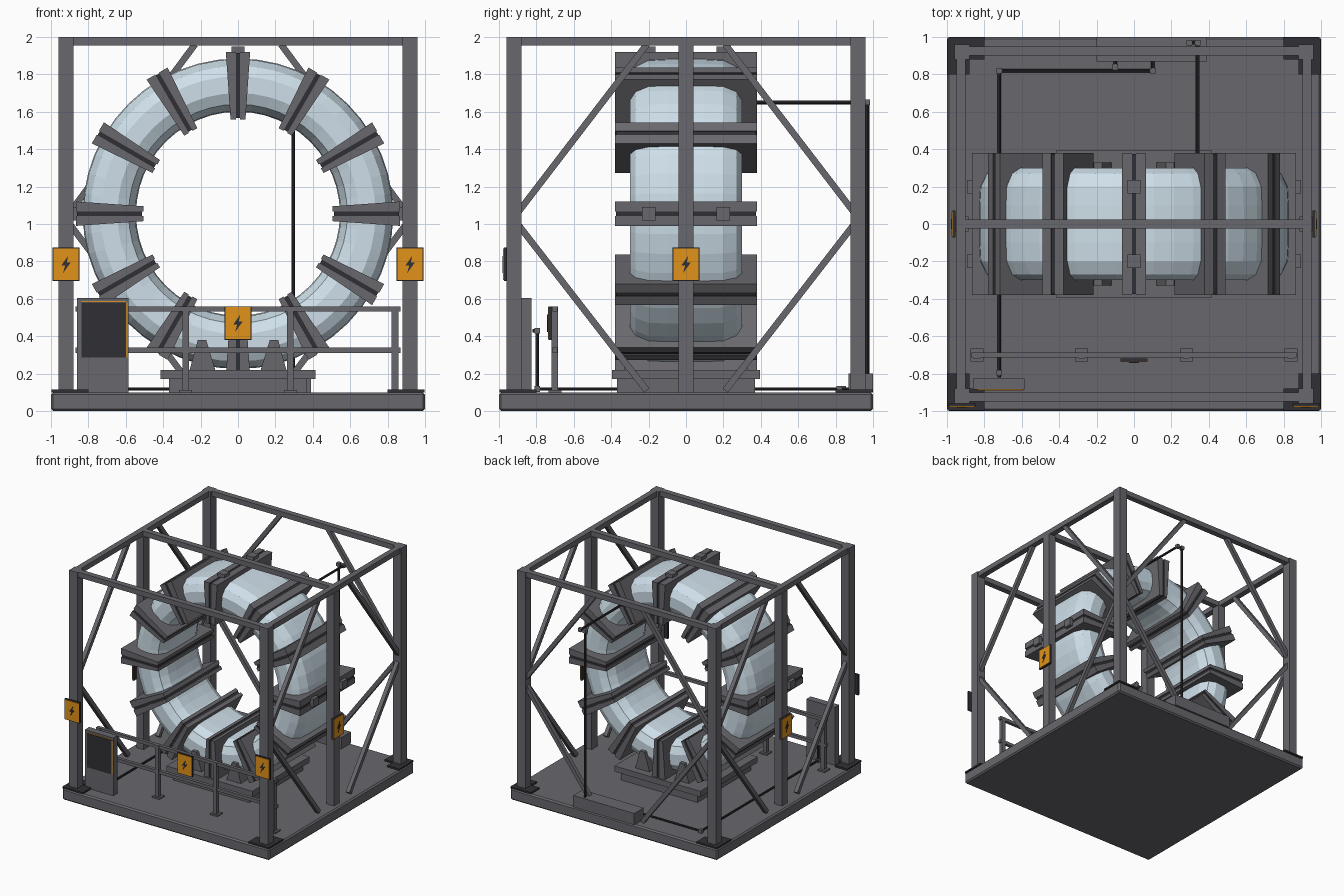
import bpy, bmesh
from math import pi, sin, cos, radians
from mathutils import Vector, Matrix

if "Cube" in bpy.data.objects:
    bpy.data.objects.remove(bpy.data.objects["Cube"])


def mat(name, r, g, b):
    m = bpy.data.materials.new(name)
    m.diffuse_color = (r, g, b, 1)
    m.use_nodes = True
    m.node_tree.nodes["Principled BSDF"].inputs["Base Color"].default_value = m.diffuse_color
    return m


STEEL = mat("steel", 0.14, 0.14, 0.155)
DARK = mat("dark_steel", 0.03, 0.03, 0.035)
COIL = mat("pale_coil", 0.62, 0.74, 0.82)
ORANGE = mat("warning_orange", 0.75, 0.29, 0.01)


def finish(name, bm, material, matrix=None):
    bmesh.ops.recalc_face_normals(bm, faces=bm.faces)
    me = bpy.data.meshes.new(name)
    bm.to_mesh(me)
    bm.free()
    me.materials.append(material)
    ob = bpy.data.objects.new(name, me)
    if matrix is not None:
        ob.matrix_world = matrix
    bpy.context.collection.objects.link(ob)
    return ob


def box(name, x, y, z, material=STEEL, bevel=0, matrix=None):
    """Box from (min, max) ranges."""
    bm = bmesh.new()
    bmesh.ops.create_cube(bm, size=1)
    for v in bm.verts:
        v.co = Vector([(r[0] + r[1]) / 2 + c * (r[1] - r[0]) for c, r in zip(v.co, (x, y, z))])
    if bevel:
        bmesh.ops.bevel(bm, geom=bm.edges[:], offset=bevel, segments=1, affect='EDGES')
    return finish(name, bm, material, matrix)


def prism(name, pts, y0, y1, material=STEEL, matrix=None):
    """XZ outline extruded along y."""
    bm = bmesh.new()
    face = bm.faces.new([bm.verts.new((px, y0, pz)) for px, pz in pts])
    ext = bmesh.ops.extrude_face_region(bm, geom=[face])
    for v in ext['geom']:
        if isinstance(v, bmesh.types.BMVert):
            v.co.y = y1
    return finish(name, bm, material, matrix)


def bar(name, a, b, width, depth=None, material=STEEL, sides=4):
    """Straight bar between two points: square if 4 sides, else round."""
    a, b = Vector(a), Vector(b)
    d = b - a
    bm = bmesh.new()
    if sides == 4:
        bmesh.ops.create_cube(bm, size=1)
        bmesh.ops.scale(bm, vec=(width, depth or width, d.length), verts=bm.verts)
    else:
        bmesh.ops.create_cone(bm, cap_ends=True, segments=sides, radius1=width / 2,
                              radius2=width / 2, depth=d.length)
    m = Matrix.Translation((a + b) / 2) @ d.to_track_quat('Z', 'Y').to_matrix().to_4x4()
    return finish(name, bm, material, m)


def pipe(name, pts, width=0.018):
    """Round pipe run with square elbow fittings."""
    for a, b in zip(pts, pts[1:]):
        bar(name, a, b, width, material=DARK, sides=8)
    for p in pts[1:-1]:
        box(name + "_elbow", *[(c - 0.015, c + 0.015) for c in p], material=STEEL)


def sign(name, loc, turn=0):
    """Warning plate facing -y before turning."""
    m = Matrix.Translation(loc) @ Matrix.Rotation(turn, 4, 'Z')
    box(name + "_backing", (-.072, .072), (-.004, .012), (-.09, .09), DARK, matrix=m)
    box(name + "_face", (-.067, .067), (-.009, 0), (-.085, .085), ORANGE, matrix=m)
    bolt = [(.012, .045), (-.026, -.008), (-.004, -.006), (-.016, -.048), (.026, .01), (.004, .008)]
    prism(name + "_bolt", bolt, -.012, -.008, DARK, m)


# Base platform
box("base_platform", (-1, 1), (-1, 1), (0, 0.1), bevel=0.012)

# Frame: corner posts and foot plates, middle posts, top beams
for sx in (-1, 1):
    for sy in (-1, 1):
        x = sorted((sx * .88, sx * .96))
        box("corner_post", x, sorted((sy * .88, sy * .96)), (.1, 2))
        box("corner_foot_plate", sorted((sx * .88, sx * .998)), sorted((sy * .8, sy * .998)), (.1, .114), DARK)
        box("corner_foot_plate_wing", sorted((sx * .8, sx * .88)), sorted((sy * .88, sy * .998)), (.1, .114), DARK)
    box("middle_post", sorted((sx * .885, sx * .955)), (-.04, .04), (.1, 1.955))
    box("side_top_beam", sorted((sx * .9, sx * .95)), (-.9, .9), (1.955, 2))
    box("cross_top_beam", (-.9, .9), sorted((sx * .9, sx * .95)), (1.955, 2))
box("centre_top_beam", (-.95, .95), (-.025, .025), (1.955, 2))

# Diagonal bracing on both sides and the back
for s in (-1, 1):
    for top, mid in ((1.96, 1.06), (.11, 1.0)):
        for sx in (-1, 1):
            bar("side_brace", (sx * .92, s * .21, top), (sx * .92, s * .9, mid), .035)
        bar("back_brace", (s * .23, .92, top), (s * .9, .92, mid), .035)

# Ring coil: rounded-rectangle section swept around the y axis
CZ = 1.055
half = [(.83, 0), (.83, .1), (.825, .2), (.79, .27), (.735, .3), (.645, .3), (.585, .27), (.55, .2), (.545, .1), (.545, 0)]
section = half + [(r, -y) for r, y in half[-2:0:-1]]
bm = bmesh.new()
N = 48
rings = []
for i in range(N):
    a = 2 * pi * i / N
    rings.append([bm.verts.new((r * cos(a), y, CZ + r * sin(a))) for r, y in section])
for i in range(N):
    p, q = rings[i], rings[(i + 1) % N]
    for j in range(len(section)):
        k = (j + 1) % len(section)
        bm.faces.new((p[j], p[k], q[k], q[j]))
finish("ring_coil", bm, COIL)

# Twelve radial clamps: two tapered slabs with a dark core
for i in range(12):
    m = Matrix.Translation((0, 0, CZ)) @ Matrix.Rotation(radians(30 * i), 4, 'Y')
    for s in (-1, 1):
        prism("clamp_slab", [(s * .012, .505), (s * .04, .505), (s * .065, .865), (s * .012, .865)],
              -.38, .38, STEEL, m)
    box("clamp_core", (-.013, .013), (-.374, .374), (.512, .86), DARK, matrix=m)
    if i in (0, 3, 9):
        for y in (-.2, .2):
            box("clamp_lug", (-.035, .035), (y - .036, y + .036), (.855, .893), matrix=m)

# Pedestal and saddle supports
box("pedestal_lower", (-.37, .37), (-.37, .37), (.1, .17))
box("pedestal_upper", (-.415, .415), (-.395, .395), (.17, .22))
for s in (-1, 1):
    prism("saddle_support", [(s * .12, .215), (s * .26, .215), (s * .215, .38), (s * .17, .38)], -.33, .33)

# Front railing
for x in (-.84, -.28, .28, .84):
    box("rail_post", (x - .018, x + .018), (-.72, -.685), (.1, .56))
    box("rail_post_foot", (x - .035, x + .035), (-.735, -.665), (.1, .112))
for z in (.325, .545):
    bar("guard_rail", (-.87, -.7, z), (.87, -.7, z), .028)

# Control cabinet
box("cabinet_body", (-.86, -.585), (-.885, -.825), (.1, .605))
box("cabinet_panel", (-.838, -.6), (-.89, -.88), (.285, .58), DARK)
box("cabinet_side_trim", (-.598, -.592), (-.889, -.88), (.285, .58), ORANGE)
box("cabinet_top_trim", (-.838, -.6), (-.889, -.88), (.583, .588), ORANGE)

# Junction box at the back, and pipework
box("junction_box", (-.2, .39), (.87, 1), (.1, .2))
pipe("floor_pipe", [(-.72, -.82, .43), (-.72, -.795, .43), (-.72, -.795, .118), (-.72, .82, .118),
                    (.1, .82, .118), (.1, .88, .118)])
pipe("branch_pipe", [(-.1, .82, .118), (-.1, .84, .118), (-.1, .88, .118)])
pipe("feed_pipe", [(.34, .2, 1.65), (.34, .97, 1.65), (.295, .97, 1.65), (.295, .97, .19)], .02)

# Warning signs
sign("rail_sign", (0, -.73, .47))
for s in (-1, 1):
    sign("front_post_sign", (s * .92, -.97, .785))
    sign("side_post_sign", (s * .967, 0, .785), s * pi / 2)
